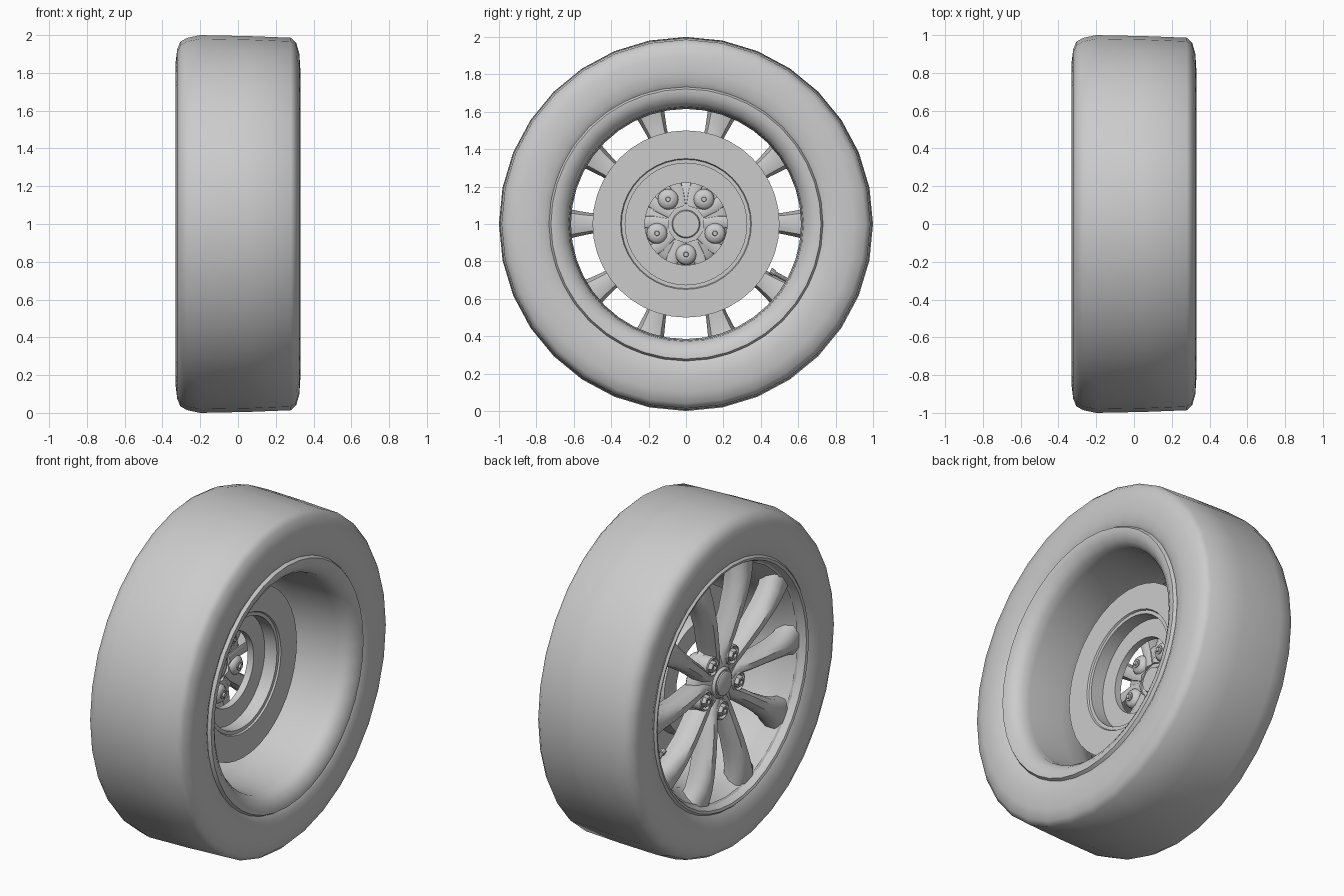
import bpy, bmesh
from math import sin, cos, pi, radians
from mathutils import Vector

if "Cube" in bpy.data.objects:
    bpy.data.objects.remove(bpy.data.objects["Cube"])

CENTRE = Vector((0, 0, 1))


def finish(name, verts, faces, angle=40):
    me = bpy.data.meshes.new(name)
    me.from_pydata([tuple(v) for v in verts], [], faces)
    bm = bmesh.new()
    bm.from_mesh(me)
    bmesh.ops.remove_doubles(bm, verts=bm.verts, dist=1e-5)
    bmesh.ops.recalc_face_normals(bm, faces=bm.faces)
    bm.to_mesh(me)
    bm.free()
    ob = bpy.data.objects.new(name, me)
    bpy.context.collection.objects.link(ob)
    bpy.ops.object.select_all(action='DESELECT')
    ob.select_set(True)
    bpy.context.view_layer.objects.active = ob
    bpy.ops.object.shade_smooth_by_angle(angle=radians(angle))
    return ob


def revolve(name, profile, segs, at=CENTRE, closed=False, angle=40):
    """Turn an (x, radius) profile about an x-parallel axis through `at`."""
    n = len(profile)
    verts = [Vector((x, r * cos(2 * pi * k / segs), r * sin(2 * pi * k / segs))) + at
             for k in range(segs) for x, r in profile]
    faces = []
    for k in range(segs):
        a, b = k * n, (k + 1) % segs * n
        for i in range(n if closed else n - 1):
            j = (i + 1) % n
            faces.append((a + i, a + j, b + j, b + i))
    return finish(name, verts, faces, angle)


def polar(x, r, a):
    return Vector((x, r * cos(a), r * sin(a))) + CENTRE


# Tyre: near-flat tread, rounded shoulders, bulging sidewalls
revolve("tyre", [(-.26, .68), (-.295, .725), (-.32, .78), (-.33, .86), (-.322, .925),
                 (-.305, .965), (-.27, .985), (-.2, 1.0), (.05, .995), (.28, .986),
                 (.308, .96), (.325, .90), (.33, .82), (.322, .76), (.305, .725), (.26, .68)],
        32, angle=60)

# Rim barrel: thick lip on the inner side, thin flared lip on the outer side
revolve("rim", [(.27, .70), (.305, .735), (.327, .722), (.325, .69), (.30, .652), (.27, .628),
                (.22, .622), (0, .615), (-.12, .62), (-.19, .645), (-.255, .685),
                (-.285, .695), (-.305, .705), (-.31, .72), (-.295, .735), (-.26, .72)], 40)

# Brake disc with a hat stepping towards the outer face
revolve("brake_disc", [(.04, .5), (.04, .35), (.03, .345), (.03, .325), (-.05, .325), (-.05, .22),
                       (-.09, .22), (-.09, .335), (-.02, .345), (-.02, .5)],
        40, closed=True, angle=30)

# Hub with centre cap and rear bore
revolve("hub", [(-.12, 0), (-.12, .07), (-.135, .075), (-.135, .20), (-.15, .222), (-.19, .215),
                (-.215, .19), (-.235, .09), (-.25, .08), (-.25, .07)], 40)
revolve("centre_cap", [(-.24, .072), (-.258, .07), (-.265, .06), (-.265, 0)], 24)

# Spokes: five pairs, each spoke lofted from hub to rim
# stations: radial, sideways offset, half width, crest x, shoulder x, back x
STATIONS = [(.09, .030, .040, -.235, -.215, -.13), (.17, .042, .040, -.245, -.222, -.13),
            (.26, .076, .043, -.262, -.235, -.14), (.38, .117, .047, -.280, -.250, -.155),
            (.49, .156, .058, -.288, -.255, -.16), (.57, .184, .075, -.285, -.250, -.16),
            (.62, .201, .094, -.276, -.245, -.15), (.655, .212, .108, -.268, -.24, -.14)]
for pair in range(5):
    a = radians(90 + 72 * pair)
    out = Vector((0, cos(a), sin(a)))
    for side in (-1, 1):
        tang = Vector((0, -sin(a), cos(a))) * side
        lean = radians(18)
        across = tang * cos(lean) - out * sin(lean)
        verts, faces = [], []
        for u, v, w, crest, sh, back in STATIONS:
            mid = CENTRE + out * u + tang * v
            ring = [(-.72, back), (-.97, (back + sh) / 2), (-.85, sh), (-.4, crest), (.4, crest),
                    (.85, sh), (.97, (back + sh) / 2), (.72, back), (0, back + .012)]
            verts += [mid + across * (t * w) + Vector((x, 0, 0)) for t, x in ring]
        m = 9
        for s in range(len(STATIONS) - 1):
            for i in range(m):
                j = (i + 1) % m
                faces.append((s * m + i, s * m + j, s * m + m + j, s * m + m + i))
        faces += [tuple(range(m)), tuple(range(len(verts) - m, len(verts)))]
        finish(f"spoke_{pair * 2 + (side > 0) + 1}", verts, faces, 50)

# Wheel nuts seated in round collars, with stud ends showing behind
for k in range(5):
    p = polar(0, .163, radians(-90 + 72 * k))
    revolve(f"nut_collar_{k + 1}", [(-.10, .02), (-.105, .042), (-.12, .055), (-.2, .06), (-.242, .058),
                                    (-.247, .05), (-.23, .04), (-.228, .02)], 16, p)
    revolve(f"wheel_nut_{k + 1}", [(-.22, .034), (-.25, .034), (-.258, .028), (-.258, .016),
                                   (-.245, .014), (-.245, 0)], 6, p, angle=20)
    revolve(f"stud_{k + 1}", [(-.12, .024), (-.095, .024), (-.095, .014), (-.085, .012), (-.085, 0)],
            12, p)

# Valve stem poking inwards from the barrel
va = radians(-29)
axis = Vector((0, cos(va), sin(va)))
bpy.ops.mesh.primitive_cylinder_add(vertices=10, radius=.011, depth=.11,
                                    location=polar(-.17, .575, va))
stem = bpy.context.object
stem.name = "valve_stem"
stem.rotation_euler = axis.to_track_quat('Z', 'Y').to_euler()
bpy.ops.object.shade_smooth_by_angle()
bpy.ops.mesh.primitive_cylinder_add(vertices=10, radius=.017, depth=.025,
                                    location=polar(-.17, .528, va))
cap = bpy.context.object
cap.name = "valve_cap"
cap.rotation_euler = stem.rotation_euler
bpy.ops.object.shade_smooth_by_angle()
